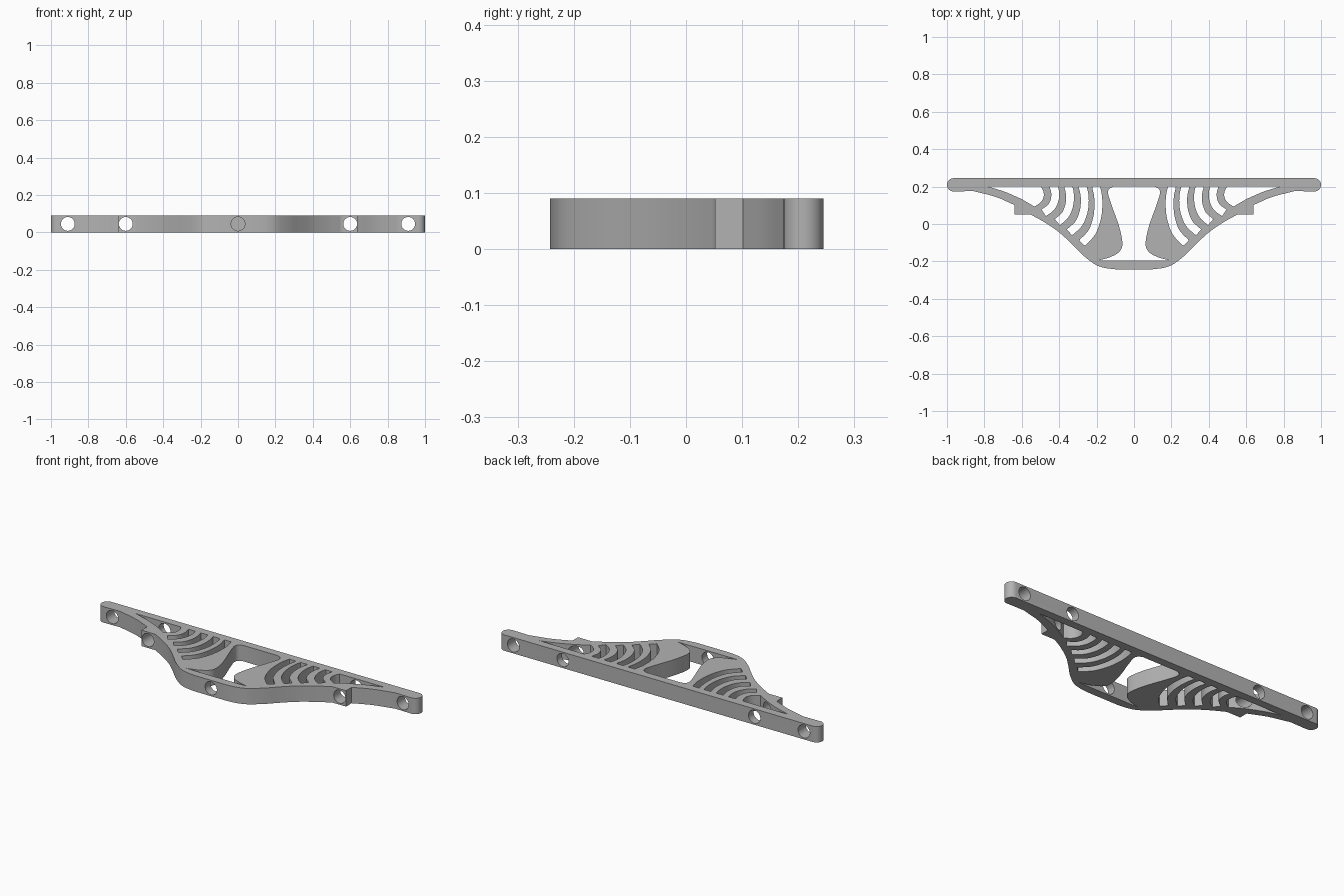
import bpy, bmesh, math
from mathutils import Vector

HEIGHT = 0.09
BAR_Y = 0.2          # inner edge of the long straight bar

if "Cube" in bpy.data.objects:
    bpy.data.objects.remove(bpy.data.objects["Cube"])

grey = bpy.data.materials.new("plain grey")
grey.use_nodes = True
grey.diffuse_color = (0.45, 0.45, 0.45, 1)
grey.node_tree.nodes["Principled BSDF"].inputs["Base Color"].default_value = (0.45, 0.45, 0.45, 1)


def smooth(points, steps=6):
    """Pass a rounded path through a few points."""
    p = [Vector(q) for q in points]
    p = [2 * p[0] - p[1]] + p + [2 * p[-1] - p[-2]]
    path = []
    for a, b, c, d in zip(p, p[1:], p[2:], p[3:]):
        for i in range(steps):
            t = i / steps
            path.append(0.5 * (2 * b + (c - a) * t + (2 * a - 5 * b + 4 * c - d) * t ** 2
                               + (3 * b - a - 3 * c + d) * t ** 3))
    return path + [p[-2]]


def mirrored(path):
    return [Vector((-p[0], p[1])) for p in reversed(path)]


def slot(top_x, end_x, end_y, half_width=0.021):
    """Wavy slot running from the bar down to the sloping band."""
    w, h = end_x - top_x, BAR_Y - end_y
    wave = [(0, 0), (-0.13, 0.15), (-0.17, 0.34), (-0.06, 0.57), (0.3, 0.81), (1, 1)]
    centre = smooth([(top_x + w * u, BAR_Y - h * v) for u, v in wave])
    left, right = [], []
    for i, p in enumerate(centre):
        t = (centre[min(i + 1, len(centre) - 1)] - centre[max(i - 1, 0)]).normalized()
        n = Vector((-t.y, t.x)) * half_width
        left.append(p + n)
        right.append(p - n)
    left[0].y = right[0].y = BAR_Y
    return left + right[::-1]


# Outer profile: rounded bar end, sloping band, square lug, curved nose
r = 0.0355
half = [Vector((1 - r + r * math.sin(a), 0.245 - r + r * math.cos(a)))
        for a in (math.pi * i / 16 for i in range(17))]
half += smooth([(0.86, 0.176), (0.74, 0.145), (0.64, 0.102)])
half += [Vector((0.64, 0.052))]
half += smooth([(0.555, 0.052), (0.48, 0.01), (0.4, -0.045), (0.335, -0.105),
                (0.275, -0.165), (0.21, -0.215), (0.16, -0.234), (0.1, -0.242)])
loops = [half + mirrored(half)]

# Central opening between the two bulbous arms
opening = smooth([(0.11, BAR_Y), (0.133, 0.187), (0.138, 0.16), (0.116, 0.09), (0.079, -0.015),
                  (0.062, -0.105), (0.08, -0.15), (0.13, -0.178), (0.19, -0.195)])
loops.append(opening + mirrored(opening))

# Tapered end window and wavy slots, on both sides
window = smooth([(0.497, BAR_Y), (0.484, 0.172), (0.484, 0.142), (0.5, 0.115), (0.532, 0.093)])
window += smooth([(0.6, 0.133), (0.69, 0.172), (0.78, BAR_Y)])
cuts = [window]
for top_x, end_x, end_y in [(0.43, 0.483, 0.06), (0.352, 0.41, 0.01),
                            (0.275, 0.345, -0.045), (0.203, 0.278, -0.102)]:
    cuts.append(slot(top_x, end_x, end_y))
for c in cuts:
    loops += [c, mirrored(c)]

# Fill the profile with its holes and raise it to a plate
bm = bmesh.new()
edges = []
for loop in loops:
    verts = [bm.verts.new((p.x, p.y, 0)) for p in loop]
    edges += [bm.edges.new((a, b)) for a, b in zip(verts, verts[1:] + verts[:1])]
bmesh.ops.triangle_fill(bm, use_beauty=True, use_dissolve=False, edges=edges, normal=(0, 0, 1))
raised = bmesh.ops.extrude_face_region(bm, geom=bm.faces[:])
bmesh.ops.translate(bm, vec=(0, 0, HEIGHT),
                    verts=[g for g in raised["geom"] if isinstance(g, bmesh.types.BMVert)])
bmesh.ops.recalc_face_normals(bm, faces=bm.faces[:])
mesh = bpy.data.meshes.new("truss_plate")
bm.to_mesh(mesh)
bm.free()
mesh.materials.append(grey)
plate = bpy.data.objects.new("truss_plate", mesh)
bpy.context.collection.objects.link(plate)

# Bolt holes: four through the whole depth, one through the nose only
bpy.ops.object.select_all(action="DESELECT")
for x, back in [(-0.91, 0.3), (-0.6, 0.3), (0, 0), (0.6, 0.3), (0.91, 0.3)]:
    front = -0.3
    bpy.ops.mesh.primitive_cylinder_add(
        vertices=32, radius=0.037, depth=back - front,
        location=(x, (front + back) / 2, HEIGHT / 2), rotation=(math.pi / 2, 0, 0))
    cutter = bpy.context.object
    cutter.name = "hole_cutter"
    cutter.hide_render = True
    cutter.data.materials.append(grey)
    bpy.context.view_layer.objects.active = plate
    mod = plate.modifiers.new("bolt_hole", "BOOLEAN")
    mod.operation = "DIFFERENCE"
    mod.solver = "EXACT"
    mod.object = cutter
    bpy.ops.object.modifier_apply(modifier=mod.name)
    bpy.data.objects.remove(cutter)

# Smooth curved walls, keep the rims sharp
plate.select_set(True)
bpy.context.view_layer.objects.active = plate
bpy.ops.object.shade_smooth_by_angle(angle=math.radians(30))
